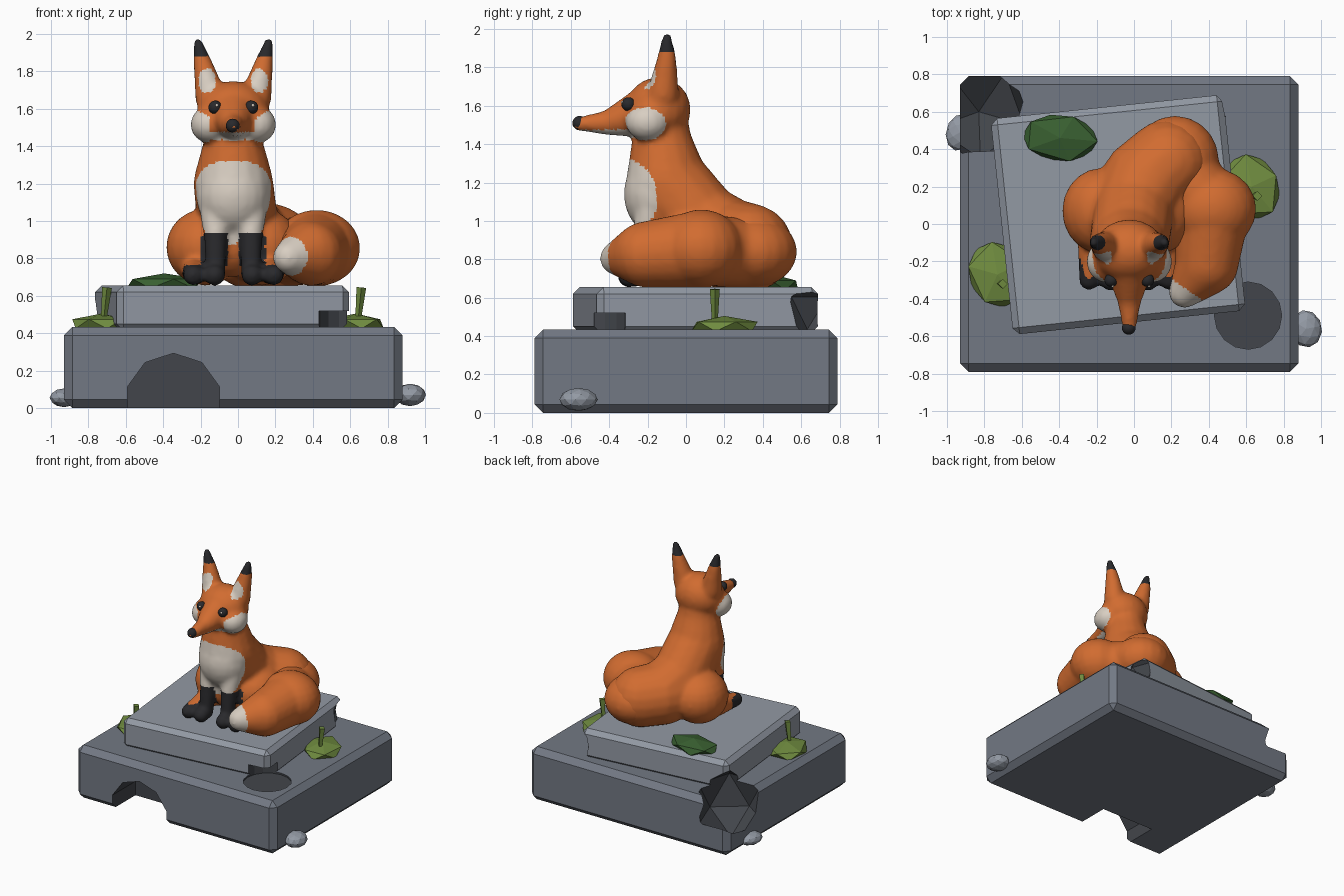
import bpy, bmesh, math
from mathutils import Matrix, Vector

if "Cube" in bpy.data.objects:
    bpy.data.objects.remove(bpy.data.objects["Cube"])
CX = -0.025  # middle line of the fox


def material(name, r, g, b):
    m = bpy.data.materials.new(name)
    m.use_nodes = True
    m.diffuse_color = (r, g, b, 1)
    bsdf = next(n for n in m.node_tree.nodes if n.type == 'BSDF_PRINCIPLED')
    bsdf.inputs["Base Color"].default_value = (r, g, b, 1)
    return m


STONE = material("grey_stone", .17, .19, .23)
PALE = material("pale_stone", .29, .32, .37)
DARK = material("broken_stone", .055, .06, .07)
ORANGE = material("orange_fur", .64, .15, .03)
CREAM = material("cream_fur", .69, .62, .54)
BLACK = material("black_fur", .022, .022, .025)
MOSS = material("dark_leaf", .04, .115, .03)
LEAF = material("light_leaf", .16, .26, .05)


def add(name, bm, mats, smooth=False):
    me = bpy.data.meshes.new(name)
    bm.to_mesh(me)
    bm.free()
    for m in mats:
        me.materials.append(m)
    for p in me.polygons:
        p.use_smooth = smooth
    ob = bpy.data.objects.new(name, me)
    bpy.context.collection.objects.link(ob)
    return ob


def bake(ob):
    """Turn the modified shape into plain geometry."""
    graph = bpy.context.evaluated_depsgraph_get()
    me = bpy.data.meshes.new_from_object(ob.evaluated_get(graph))
    ob.modifiers.clear()
    ob.data = me


def place(loc, size=(1, 1, 1), turn=0):
    return (Matrix.Translation(loc) @ Matrix.Rotation(math.radians(turn), 4, 'Z')
            @ Matrix.Diagonal((*size, 1)))


def ball(bm, loc, size, seg=20, rings=12):
    bmesh.ops.create_uvsphere(bm, u_segments=seg, v_segments=rings, radius=1,
                              matrix=place(loc, size))


def chain(bm, *points, steps=10):
    """Tapered limb: spheres swept along a path of (x, y, z, radius)."""
    for a, b in zip(points, points[1:]):
        for i in range(steps + 1):
            x, y, z, r = Vector(a).lerp(Vector(b), i / steps)
            ball(bm, (x, y, z), (r, r, r), 16, 10)


def sculpt(name, bm, rule):
    """Fuse the blobs, soften them and colour the faces by a rule."""
    ob = add(name, bm, [ORANGE, CREAM, BLACK])
    rm = ob.modifiers.new("fuse", 'REMESH')
    rm.mode = 'VOXEL'
    rm.voxel_size = .016
    sm = ob.modifiers.new("soften", 'SMOOTH')
    sm.factor = .5
    sm.iterations = 7
    bake(ob)
    ob.data.materials.clear()
    for m in (ORANGE, CREAM, BLACK):
        ob.data.materials.append(m)
    for p in ob.data.polygons:
        p.material_index = rule(p.center, p.normal)
        p.use_smooth = True
    return ob


# Cutters that break pieces out of the stones
def cutter(name, loc, r, kind):
    bm = bmesh.new()
    if kind == 'rock':
        bmesh.ops.create_icosphere(bm, subdivisions=1, radius=r, matrix=place(loc, turn=20))
    else:
        sides, depth, tilt = kind
        bmesh.ops.create_cone(bm, cap_ends=True, segments=sides, radius1=r, radius2=r, depth=depth,
                              matrix=Matrix.Translation(loc) @ Matrix.Rotation(tilt, 4, 'X'))
    for f in bm.faces:
        f.material_index = 1
    ob = add(name, bm, [STONE, DARK])
    ob.hide_render = True
    return ob


arch = cutter("arch_cutter", (-.345, -.79, .035), .258, (10, .6, math.pi / 2))
corner = cutter("corner_cutter", (-.83, .6, .36), .28, 'rock')
pit = cutter("pit_cutter", (.61, -.49, .47), .18, (16, .1, 0))
chip = cutter("chip_cutter", (.57, .69, .52), .19, 'rock')


# Plinth stones
def block(name, loc, size, turn, bevel, mat, cuts):
    bm = bmesh.new()
    bmesh.ops.create_cube(bm, size=1, matrix=place(loc, size, turn))
    ob = add(name, bm, [mat, DARK])
    bv = ob.modifiers.new("bevel", 'BEVEL')
    bv.width = bevel
    bv.segments = 1
    for c in cuts:
        bo = ob.modifiers.new("cut", 'BOOLEAN')
        bo.operation = 'DIFFERENCE'
        bo.solver = 'EXACT'
        bo.object = c
    bake(ob)


block("base_stone", (-.025, 0, .217), (1.81, 1.58, .434), 0, .045, STONE, (arch, corner, pit))
block("top_stone", (-.085, .05, .535), (1.25, 1.16, .24), 6, .035, PALE, (corner, pit, chip))
for c in (arch, corner, pit, chip):
    bpy.data.objects.remove(c)


# Loose rocks and leaves
def lump(name, loc, size, turn, mat):
    bm = bmesh.new()
    bmesh.ops.create_icosphere(bm, subdivisions=2 if mat == PALE else 1, radius=1,
                               matrix=place(loc, size, turn))
    add(name, bm, [mat])


lump("right_rock", (.92, -.56, .07), (.085, .1, .06), 10, PALE)
lump("left_rock", (-.93, .49, .055), (.075, .1, .05), -15, PALE)
lump("dark_leaf", (-.395, .46, .665), (.225, .14, .055), -5, MOSS)
for side, x, y, w in (("left", -.73, -.27, .17), ("right", .63, .2, .16)):
    lump(side + "_leaf", (x, y, .45), (w, .2, .055), 25, LEAF)
    bm = bmesh.new()
    bmesh.ops.create_cone(bm, cap_ends=True, segments=4, radius1=.014, radius2=.026, depth=.19,
                          matrix=place((x + .02, y - .05, .55)) @ Matrix.Rotation(.1, 4, 'Y'))
    add(side + "_stalk", bm, [LEAF])

# Fox: torso, neck and rump
bm = bmesh.new()
chain(bm, (CX, -.13, 1.52, .14), (CX, -.125, 1.4, .16), (CX, -.1, 1.2, .215),
      (0, .08, .98, .22), (.06, .22, .88, .24), (.18, .33, .86, .23))
ball(bm, (CX, -.14, 1.14), (.2, .185, .22))
chain(bm, (CX, -.08, 1.1, .17), (CX, -.03, .88, .18))
# Head and muzzle
ball(bm, (CX, -.145, 1.58), (.195, .17, .168))
chain(bm, (CX, -.23, 1.56, .125), (CX, -.4, 1.512, .066), (CX, -.56, 1.505, .036))
for s in (-1, 1):
    ball(bm, (CX + s * .125, -.2, 1.515), (.105, .115, .1))
    # Ears
    chain(bm, (CX + s * .12, -.12, 1.66, .085), (CX + s * .165, -.1, 1.85, .05),
          (CX + s * .19, -.1, 1.955, .026))
    # Haunches and hind feet
    ball(bm, (CX + s * .15, .07, .86), (.21, .23, .205))
    chain(bm, (CX + s * .2, -.06, .74, .08), (CX + s * .215, -.3, .71, .055))
    # Front legs and paws
    chain(bm, (CX + s * .095, -.18, 1.05, .085), (CX + s * .095, -.22, .9, .06),
          (CX + s * .095, -.24, .72, .054), (CX + s * .1, -.3, .711, .058))


def inside(u, v, ru, rv):
    return (u / ru) ** 2 + (v / rv) ** 2 < 1


def body_colour(c, n):
    dx = abs(c.x - CX)
    if c.z > 1.88 or (c.z < .765 and c.y < -.18):
        return 2
    if c.z < .94 and c.y < -.15 and .03 < dx < .17:
        return 2
    chest = inside(c.y + .32, c.z - 1.12, .17, .2)
    bib = dx < .08 and c.y < -.13 and .88 < c.z < 1.1
    cheek = dx > .12 and inside(c.y + .215, c.z - 1.505, .11, .085)
    chin = n.z < -.35 and c.y < -.26 and 1.37 < c.z < 1.475
    inner_ear = n.y < -.2 and inside(dx - .14, c.z - 1.75, .045, .065)
    return 1 if chest or bib or cheek or chin or inner_ear else 0


sculpt("fox_body", bm, body_colour)

# Tail curling forward around the fox's left side
bm = bmesh.new()
ball(bm, (.22, .34, .84), (.235, .24, .19))
chain(bm, (.24, .32, .83, .18), (.4, .09, .85, .19))
ball(bm, (.42, .08, .855), (.235, .22, .205))
chain(bm, (.42, .05, .85, .2), (.39, -.21, .825, .172), (.27, -.365, .805, .085))
sculpt("fox_tail", bm,
       lambda c, n: int((c - Vector((.245, -.41, .81))).length < .125))


# Nose and eyes
def bead(name, loc, r, mat):
    bm = bmesh.new()
    ball(bm, loc, (r, r, r), 16, 10)
    add(name, bm, [mat], True)


bead("nose", (CX - .003, -.555, 1.51), .037, BLACK)
for side, s in (("right", -1), ("left", 1)):
    x = CX + s * .097
    bead(side + "_eye", (x, -.3, 1.608), .036, BLACK)
    bead(side + "_eye_glint", (x + .008, -.331, 1.618), .008, CREAM)
